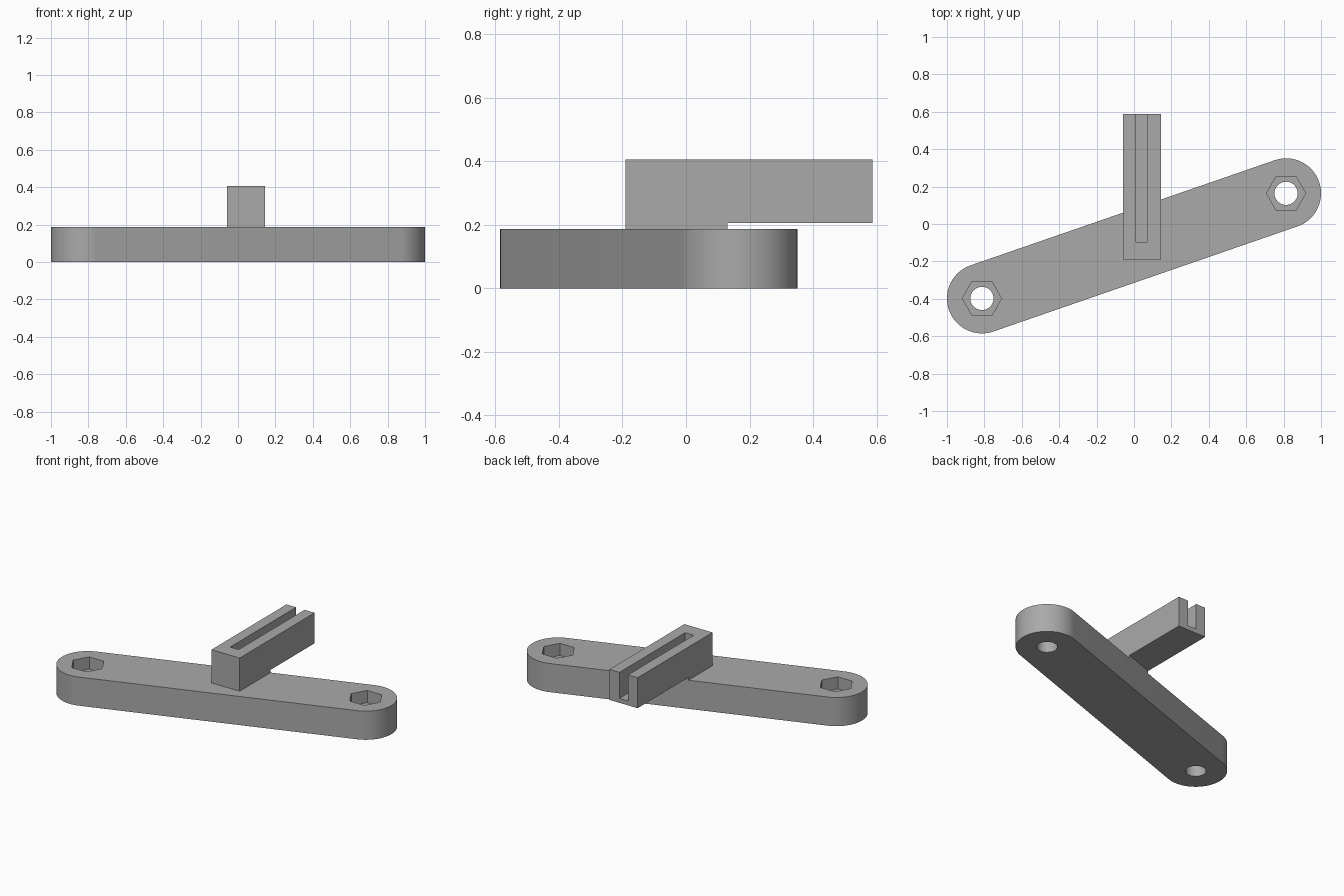
import bpy, bmesh
from math import atan2, cos, sin, pi, radians
from mathutils import Vector

cube = bpy.data.objects.get("Cube")
if cube:
    bpy.data.objects.remove(cube, do_unlink=True)

grey = bpy.data.materials.new("plain grey")
grey.use_nodes = True
colour = (0.4, 0.4, 0.4, 1)
grey.diffuse_color = colour
grey.node_tree.nodes["Principled BSDF"].inputs["Base Color"].default_value = colour


def prism(name, outline, z0, z1):
    """Extrude a flat outline from z0 up to z1."""
    bm = bmesh.new()
    base = bm.faces.new([bm.verts.new((x, y, z0)) for x, y in outline])
    top = bmesh.ops.extrude_face_region(bm, geom=[base])["geom"]
    bmesh.ops.translate(bm, vec=(0, 0, z1 - z0),
                        verts=[v for v in top if isinstance(v, bmesh.types.BMVert)])
    bmesh.ops.recalc_face_normals(bm, faces=bm.faces)
    mesh = bpy.data.meshes.new(name)
    bm.to_mesh(mesh)
    bm.free()
    mesh.materials.append(grey)
    obj = bpy.data.objects.new(name, mesh)
    bpy.context.collection.objects.link(obj)
    return obj


def arc(centre, radius, start, sweep, steps):
    return [(centre.x + radius * cos(start + sweep * i / steps),
             centre.y + radius * sin(start + sweep * i / steps)) for i in range(steps + 1)]


def ring(centre, radius, sides):
    return arc(centre, radius, 0, 2 * pi, sides)[:-1]


def rect(x0, x1, y0, y1):
    return [(x0, y0), (x1, y0), (x1, y1), (x0, y1)]


def cut(obj, cutter):
    """Subtract the cutter from the object, then discard it."""
    cutter.hide_render = True
    mod = obj.modifiers.new("cut", "BOOLEAN")
    mod.operation, mod.solver, mod.object = "DIFFERENCE", "EXACT", cutter
    bpy.context.view_layer.objects.active = obj
    bpy.ops.object.modifier_apply(modifier=mod.name)
    bpy.data.objects.remove(cutter, do_unlink=True)


# Slanted plate with rounded ends
left, right = Vector((0.813, 0.164)), Vector((-0.813, -0.398))
radius, thick = 0.187, 0.188
along = (left - right).normalized()
angle = atan2(along.y, along.x)
plate = prism("base_plate",
              arc(left, radius, angle - pi / 2, pi, 40)
              + arc(right, radius, angle + pi / 2, pi, 40), 0, thick)

# Bolt holes with hexagonal nut pockets
for end in (left, right):
    cut(plate, prism("bolt_hole", ring(end, 0.062, 48), -0.1, 0.3))
    cut(plate, prism("nut_pocket", ring(end, 0.105, 6), thick - 0.08, 0.3))

# Slotted arm, stepped underneath where it overhangs the plate edge
arm = prism("slotted_arm", rect(-0.06, 0.145, -0.19, 0.588), thick - 0.01, 0.406)
cut(arm, prism("slot", rect(0.01, 0.072, -0.095, 0.8), 0.235, 0.6))
edge = left + Vector((-along.y, along.x)) * radius
slope = along.y / along.x
back_edge = [(x, edge.y + (x - edge.x) * slope) for x in (-0.3, 0.4)]
cut(arm, prism("underside_step", back_edge + [(0.4, 0.9), (-0.3, 0.9)], 0.1, 0.206))

# Smooth the round walls, keep all other edges sharp
for obj in (plate, arm):
    bpy.ops.object.select_all(action="DESELECT")
    obj.select_set(True)
    bpy.context.view_layer.objects.active = obj
    bpy.ops.object.shade_smooth_by_angle(angle=radians(30))
